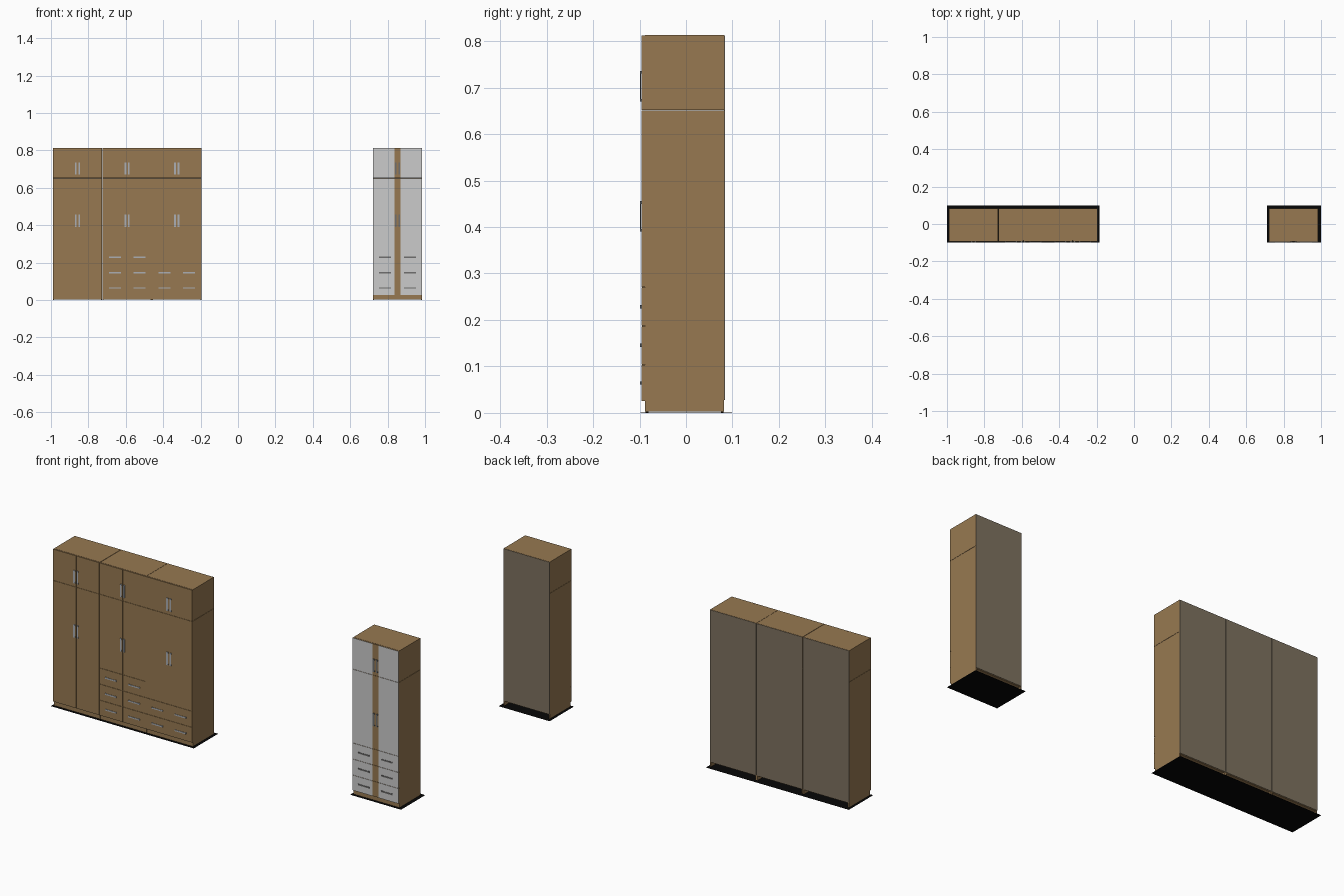
import bpy

if "Cube" in bpy.data.objects:
    bpy.data.objects.remove(bpy.data.objects["Cube"])


def material(name, rgb):
    m = bpy.data.materials.new(name)
    lin = [((c / 255 + 0.055) / 1.055) ** 2.4 for c in rgb]
    m.diffuse_color = (*lin, 1)
    m.use_nodes = True
    m.node_tree.nodes["Principled BSDF"].inputs["Base Color"].default_value = m.diffuse_color
    return m


WOOD = material("warm wood", (151, 121, 81))
BACK = material("back board grey brown", (126, 114, 96))
SILVER = material("silver panel", (203, 203, 203))
STEEL = material("light steel", (172, 175, 180))
DARK = material("dark steel", (112, 111, 110))
BLACK = material("black", (6, 6, 6))


def box(name, x0, x1, y0, y1, z0, z1, mat):
    v = [(x, y, z) for x in (x0, x1) for y in (y0, y1) for z in (z0, z1)]
    f = [(0, 1, 3, 2), (4, 6, 7, 5), (0, 4, 5, 1),
         (2, 3, 7, 6), (0, 2, 6, 4), (1, 5, 7, 3)]
    me = bpy.data.meshes.new(name)
    me.from_pydata(v, [], f)
    me.materials.append(mat)
    ob = bpy.data.objects.new(name, me)
    bpy.context.collection.objects.link(ob)
    return ob


G = 0.0006            # half gap between neighbouring parts
YF, YB = -0.088, 0.084  # carcass front and back
YD = -0.0945          # door face
YH = -0.099           # handle face
TOP, SPLIT, BASE = 0.813, 0.651, 0.025
ROWS = [0.025, 0.104, 0.187, 0.270]  # drawer edges
W = 0.265


def front(name, x0, x1, z0, z1, inlay=None):
    """Door or drawer front, optionally with a silver plate between two x."""
    box(name, x0 + G, x1 - G, YD, YF - 0.0006, z0 + G, z1 - G, WOOD)
    if inlay:
        box(name + "_plate", inlay[0] + G, inlay[1] - G, YD - 0.0008, YD,
            z0 + G, z1 - G, SILVER)


def handle(name, cx, cz, w, h, mat):
    """Bar on two small posts."""
    box(name, cx - w / 2, cx + w / 2, YH, YH + 0.002, cz - h / 2, cz + h / 2, mat)
    for s in (-1, 1):
        if h > w:
            z = cz + s * (h / 2 - 0.003)
            box(name + "_post", cx - w / 2, cx + w / 2, YH + 0.002, YD, z - 0.003, z + 0.003, mat)
        else:
            x = cx + s * (w / 2 - 0.003)
            box(name + "_post", x - 0.003, x + 0.003, YH + 0.002, YD, cz - h / 2, cz + h / 2, mat)


def unit(tag, x0, rows, silver=False):
    x1, c = x0 + W, x0 + W / 2
    steel = DARK if silver else STEEL
    # carcass, top box and back boards
    box(tag + "_carcass", x0 + G, x1 - G, YF, YB - 0.002, BASE, SPLIT - G, WOOD)
    box(tag + "_top_box", x0 + G, x1 - G, YF, YB - 0.002, SPLIT + G, TOP, WOOD)
    box(tag + "_back_board", x0 + G, x1 - G, YB - 0.002, YB, BASE + 0.003, TOP - 0.001, BACK)
    # plinth boards, open at the back
    box(tag + "_plinth_front", x0 + G, x1 - G, YF, YF + 0.006, 0.003, BASE, WOOD)
    for xa in (x0 + G, x1 - G - 0.006):
        box(tag + "_plinth_side", xa, xa + 0.006, YF + 0.006, YB - 0.002, 0.003, BASE, WOOD)
        for ya in (YF + 0.001, YB - 0.009):
            box(tag + "_foot", xa, xa + 0.006, ya, ya + 0.006, 0, 0.003, BLACK)
    # mirrored halves: doors, drawers and handles
    for s in (-1, 1):
        a, b = (x0, c) if s < 0 else (c, x1)
        plate = None
        if silver:
            plate = (a, c - 0.016) if s < 0 else (c + 0.016, b)
        front(tag + "_top_door", a, b, SPLIT, TOP, plate)
        front(tag + "_door", a, b, ROWS[rows], SPLIT, plate)
        for z in (0.703, 0.423):
            handle(tag + "_door_handle", c + s * 0.009, z, 0.009, 0.066, steel)
        for i in range(rows):
            front(tag + "_drawer", a, b, ROWS[i], ROWS[i + 1], plate)
            handle(tag + "_drawer_handle", c + s * W / 4,
                   (ROWS[i] + ROWS[i + 1]) / 2, 0.064, 0.007, steel)


# large wardrobe of three units
X0 = -0.991
unit("left_unit", X0, 0)
unit("middle_unit", X0 + W + 0.001, 3)
unit("right_unit", X0 + 2 * W + 0.001, 2)
# small wardrobe with silver fronts
unit("small_unit", 0.72, 3, True)

# thin black base sheets
box("large_base_sheet", -1.0, -0.184, -0.098, 0.099, 0, 0.0008, BLACK)
box("small_base_sheet", 0.71, 1.0, -0.098, 0.099, 0, 0.0008, BLACK)
